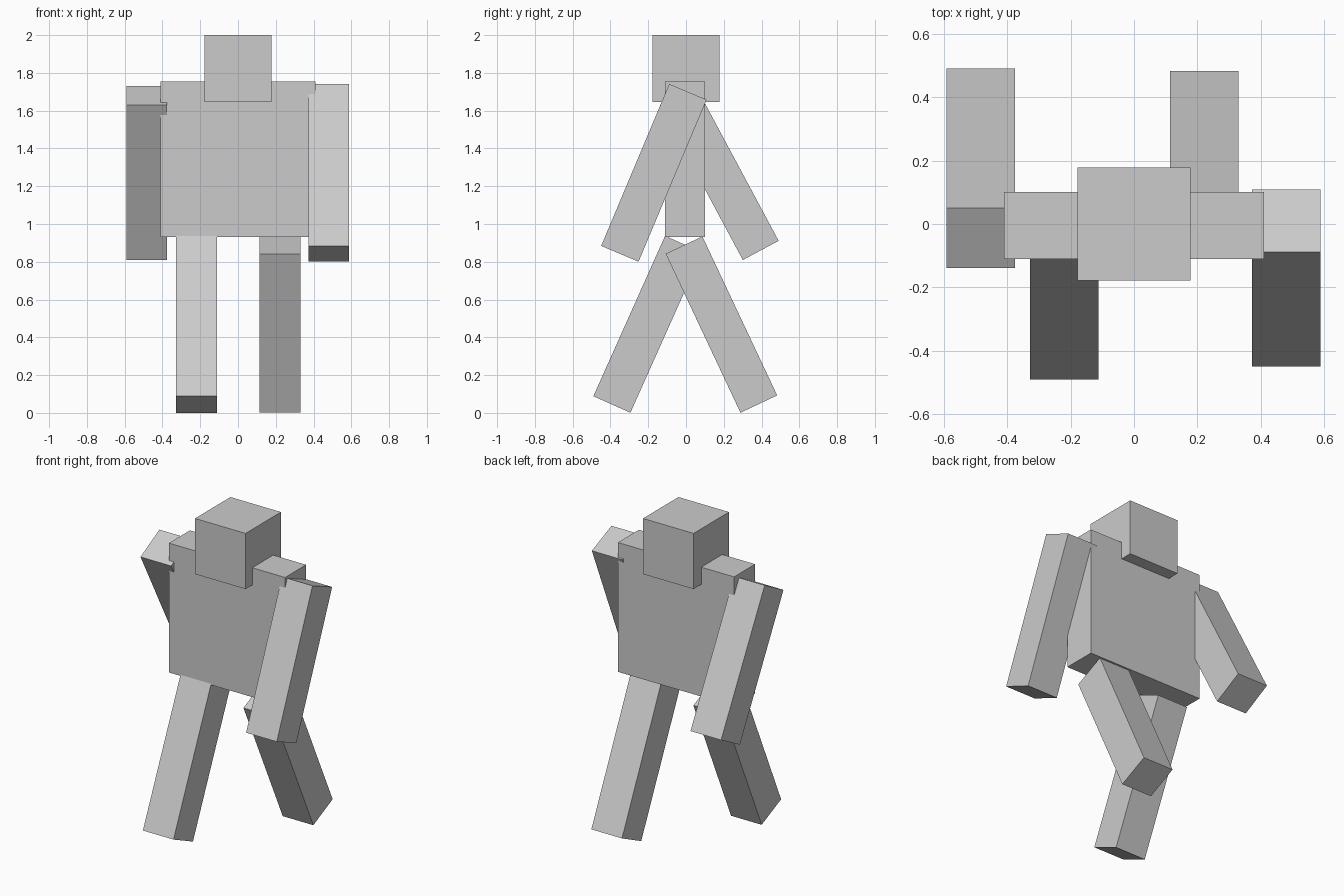
import bpy
from math import radians

if "Cube" in bpy.data.objects:
    bpy.data.objects.remove(bpy.data.objects["Cube"])


def box(name, centre, size, swing=0.0):
    """Box of the given size, swung about x (positive = lower end to the back)."""
    bpy.ops.mesh.primitive_cube_add(size=1, location=centre)
    obj = bpy.context.object
    obj.name = name
    obj.scale = size
    bpy.ops.object.transform_apply(location=False, rotation=False, scale=True)
    obj.rotation_euler.x = radians(swing)
    return obj


# Head and torso
box("head", (0, 0, 1.8225), (0.357, 0.357, 0.355))
box("torso", (0, -0.005, 1.3425), (0.82, 0.212, 0.825))

# Limbs share one size and swing in opposite directions
LIMB = (0.216, 0.215, 0.93)
limbs = {
    "right_arm": ((0.48, -0.17, 1.271), -22.8),
    "left_arm": ((-0.483, 0.176, 1.27), 28.2),
    "right_leg": ((0.222, 0.1875, 0.4675), 25.2),
    "left_leg": ((-0.22, -0.2025, 0.469), -24.1),
}
for name, (centre, swing) in limbs.items():
    box(name, centre, LIMB, swing)
